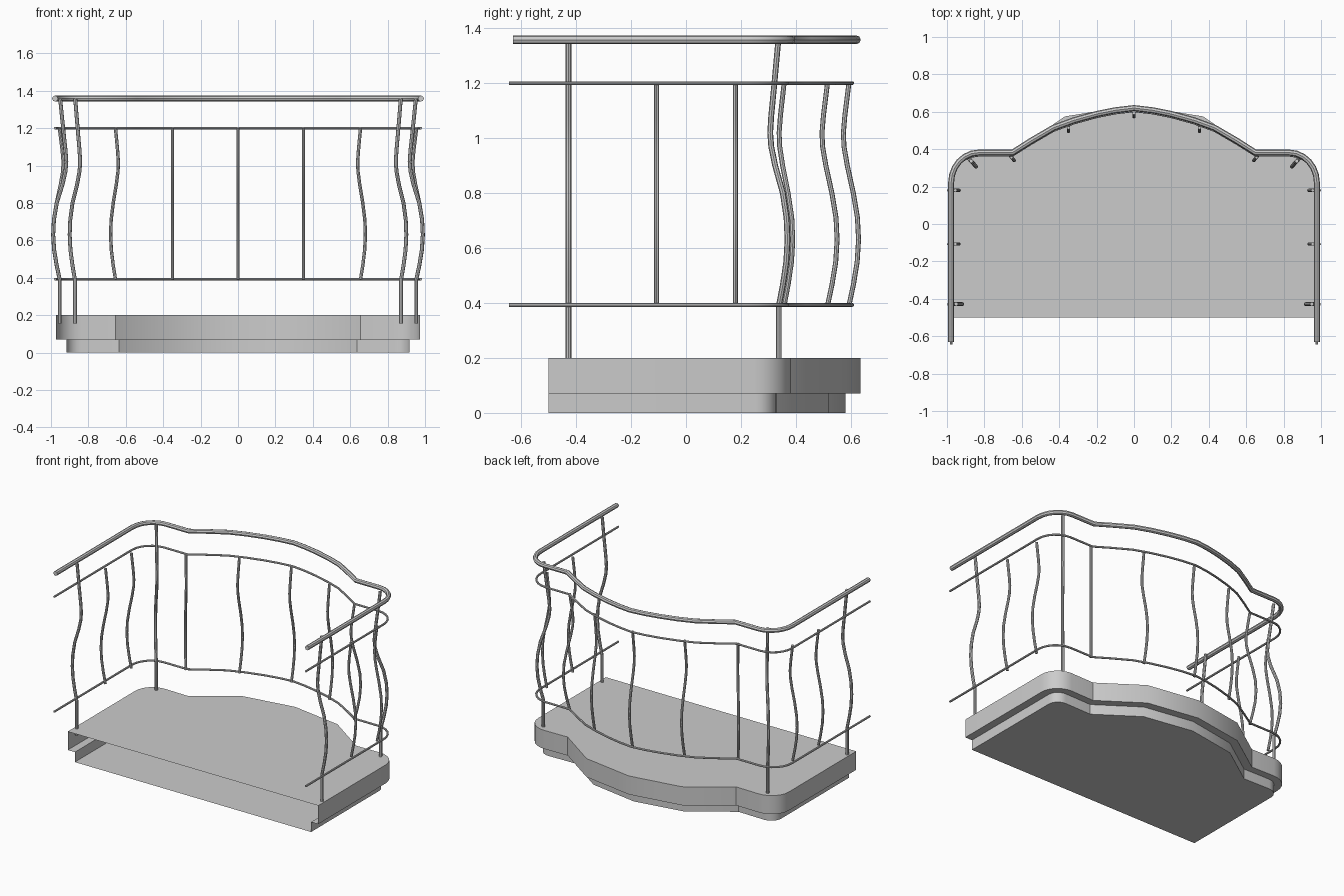
import bpy, bmesh
from math import sin, cos, pi

if "Cube" in bpy.data.objects:
    bpy.data.objects.remove(bpy.data.objects["Cube"])


def arc(x, y, rx, ry, n=6):
    """Quarter turn from the +x side round to the +y side."""
    return [(x + rx * cos(i * pi / 2 / n), y + ry * sin(i * pi / 2 / n)) for i in range(n + 1)]


def mirrored(half):
    """Half outline ending at x = 0 -> full outline from right to left."""
    return half + [(-x, y) for x, y in reversed(half[:-1])]


def smooth(ob):
    bpy.ops.object.select_all(action='DESELECT')
    ob.select_set(True)
    bpy.context.view_layer.objects.active = ob
    bpy.ops.object.shade_smooth_by_angle(angle=0.6)


def tube(name, pts, radius):
    """Round bar following a list of points, with capped ends."""
    cu = bpy.data.curves.new(name, 'CURVE')
    cu.dimensions = '3D'
    cu.bevel_depth = radius
    cu.bevel_resolution = 2
    cu.use_fill_caps = True
    sp = cu.splines.new('POLY')
    sp.points.add(len(pts) - 1)
    for p, co in zip(sp.points, pts):
        p.co = (*co, 1)
    ob = bpy.data.objects.new(name, cu)
    bpy.context.collection.objects.link(ob)
    bpy.ops.object.select_all(action='DESELECT')
    ob.select_set(True)
    bpy.context.view_layer.objects.active = ob
    bpy.ops.object.convert(target='MESH')
    smooth(bpy.context.object)


# Stepped floor slab: a shell left open on the wall side
upper = mirrored([(.973, -.5)] + arc(.835, .25, .138, .132) + [(.655, .378), (.37, .575), (0, .635)])
lower = mirrored([(.918, -.5)] + arc(.84, .255, .078, .075) + [(.635, .326), (.355, .52), (0, .58)])
bm = bmesh.new()
rings = [[bm.verts.new((x, y, z)) for x, y in outline]
         for outline, z in ((upper, .2), (upper, .07), (lower, .07), (lower, 0))]
bm.faces.new(rings[0])
bm.faces.new(rings[3][::-1])
for a, b in zip(rings, rings[1:]):
    for i in range(len(a) - 1):
        bm.faces.new((a[i], b[i], b[i + 1], a[i + 1]))
me = bpy.data.meshes.new("floor_slab")
bm.to_mesh(me)
bm.free()
slab = bpy.data.objects.new("floor_slab", me)
bpy.context.collection.objects.link(slab)
smooth(slab)


# Horizontal rails
def rail(name, z, radius, end, inset):
    half = [(.978, end)] + arc(.83, .22, .148, .162 - inset)
    half += [(x, y - inset) for x, y in
             ((.65, .382), (.55, .445), (.43, .515), (.32, .555), (.2, .588), (.1, .608), (0, .62))]
    tube(name, [(x, y, z) for x, y in mirrored(half)], radius)


rail("handrail", 1.358, .016, -.63, 0)
rail("upper_rail", 1.2, .007, -.645, .015)
rail("lower_rail", .393, .007, -.645, .015)

# Side profile of the bars: (height, outward bulge)
belly = [(.39, 0), (.47, .017), (.55, .03), (.63, .035), (.71, .031), (.8, .016)]
short = belly + [(.9, -.006), (.97, -.018), (1.02, -.02), (1.08, -.015), (1.2, 0)]
tall = [(.155, 0)] + belly + [(.9, -.015), (.97, -.031), (1.02, -.035), (1.08, -.031), (1.2, -.018), (1.358, -.002)]


def bar(name, x, y, nx, ny, profile, radius):
    tube(name, [(x + nx * d, y + ny * d, z) for z, d in profile], radius)


# Tall posts and short balusters, mirrored left and right
for side, s in (("right", 1), ("left", -1)):
    bar(f"wall_post_{side}", s * .953, -.428, s, 0, tall, .0105)
    bar(f"corner_post_{side}", s * .872, .338, s * .8, .9, tall, .0105)
    bar(f"side_baluster_1_{side}", s * .955, -.107, s, 0, short, .009)
    bar(f"side_baluster_2_{side}", s * .955, .18, s, 0, short, .009)
    bar(f"bend_baluster_{side}", s * .655, .357, s * .75, .9, short, .009)
    bar(f"bow_baluster_{side}", s * .35, .515, 0, 1, short, .009)
bar("centre_baluster", 0, .593, 0, 1, short, .009)
